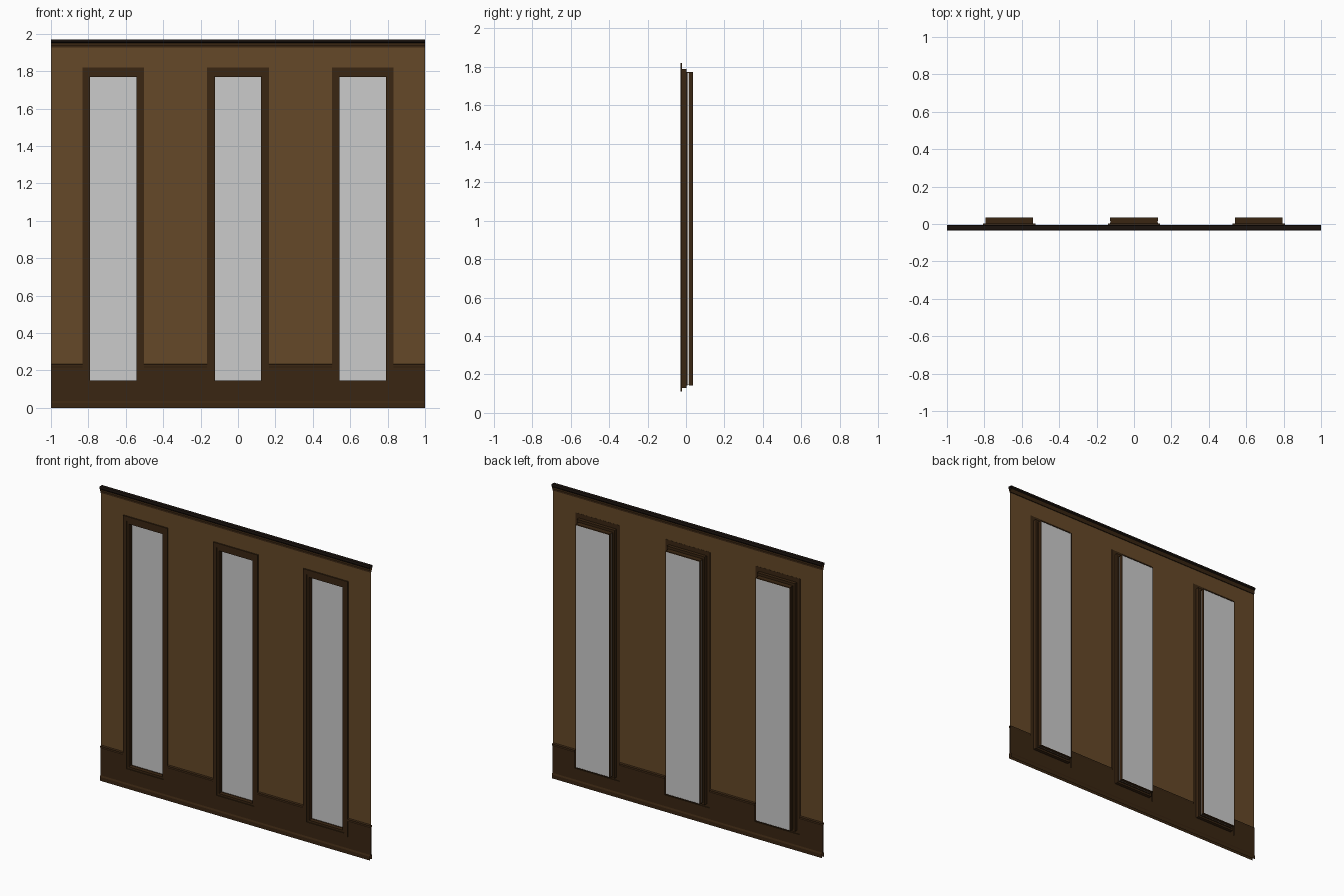
import bpy, bmesh

if "Cube" in bpy.data.objects:
    bpy.data.objects.remove(bpy.data.objects["Cube"])

def material(name, rgb):
    m = bpy.data.materials.new(name)
    m.diffuse_color = (*rgb, 1)
    m.use_nodes = True
    m.node_tree.nodes["Principled BSDF"].inputs["Base Color"].default_value = m.diffuse_color
    return m

WALL = material("wall_brown", (0.13, 0.066, 0.021))
DARK = material("dark_wood", (0.042, 0.019, 0.006))
BLACK = material("near_black_wood", (0.010, 0.006, 0.004))
GLASS = material("pale_grey_glass", (0.60, 0.60, 0.60))

Y0 = -0.021                       # plane of the wall sheet
CENTRES = (-0.667, 0.0, 0.667)    # window centres
HW, ZB, ZT = 0.165, 0.11, 1.82    # casing half width, bottom, top

def finish(bm, name, mats):
    me = bpy.data.meshes.new(name)
    bm.to_mesh(me)
    bm.free()
    for m in mats:
        me.materials.append(m)
    ob = bpy.data.objects.new(name, me)
    bpy.context.collection.objects.link(ob)
    return ob

def sweep(bm, profile, x0, x1, rule=None):
    """Open sheet: (y, z) profile carried from x0 to x1."""
    a = [bm.verts.new((x0, y, z)) for y, z in profile]
    b = [bm.verts.new((x1, y, z)) for y, z in profile]
    for i in range(len(a) - 1):
        f = bm.faces.new((a[i], a[i + 1], b[i + 1], b[i]))
        if rule and rule(f.calc_center_median()):
            f.material_index = 1

def both_sides(bm, profile, x0, x1, rule=None):
    """Sweep a profile of (offset, z) on the front and back of the wall."""
    sweep(bm, [(Y0 - d, z) for d, z in reversed(profile)], x0, x1, rule)
    sweep(bm, [(Y0 + d, z) for d, z in profile], x0, x1, rule)

def ring(name, outer, inner, y0, y1, cx, mat):
    """Rectangular frame; outer and inner are (half width, bottom, top)."""
    bm = bmesh.new()
    loops = []
    for (w, b, t), y in ((outer, y0), (inner, y0), (inner, y1), (outer, y1)):
        loops.append([bm.verts.new((cx + sx * w, y, z))
                      for sx, z in ((-1, b), (1, b), (1, t), (-1, t))])
    for k in range(4):
        p, q = loops[k], loops[(k + 1) % 4]
        for i in range(4):
            j = (i + 1) % 4
            bm.faces.new((p[i], p[j], q[j], q[i]))
    bmesh.ops.recalc_face_normals(bm, faces=bm.faces)
    return finish(bm, name, [mat])

def box(name, x0, x1, y0, y1, z0, z1, mat):
    bm = bmesh.new()
    bmesh.ops.create_cube(bm, size=1)
    for v in bm.verts:
        v.co = ((x0 + x1) / 2 + v.co.x * (x1 - x0),
                (y0 + y1) / 2 + v.co.y * (y1 - y0),
                (z0 + z1) / 2 + v.co.z * (z1 - z0))
    return finish(bm, name, [mat])

# Spans of solid wall between the windows
edges = [-1.0]
for c in CENTRES:
    edges += [c - HW, c + HW]
edges.append(1.0)
piers = list(zip(edges[0::2], edges[1::2]))
bays = list(zip(edges[1:-1:2], edges[2:-1:2]))

# Wall sheet: full-height piers and the strips above the windows
bm = bmesh.new()
for x0, x1 in piers:
    sweep(bm, [(Y0, 0.23), (Y0, 1.93)], x0, x1)
for x0, x1 in bays:
    sweep(bm, [(Y0, ZT), (Y0, 1.93)], x0, x1)
finish(bm, "wall", [WALL])

# Baseboard on both sides, interrupted by the windows
foot = [(0.011, 0.0), (0.011, 0.025), (0.006, 0.035)]
bm = bmesh.new()
for x0, x1 in piers:
    both_sides(bm, foot + [(0.006, 0.215), (0.008, 0.22), (0.008, 0.23), (0, 0.235)], x0, x1)
for x0, x1 in bays:
    both_sides(bm, foot + [(0.006, ZB), (0, ZB)], x0, x1)
finish(bm, "baseboard", [DARK])

# Cornice on both sides, darker towards the top
bm = bmesh.new()
both_sides(bm, [(0, 1.925), (0.006, 1.925), (0.006, 1.935), (0.009, 1.94), (0.009, 1.95),
                (0.015, 1.956), (0.015, 1.965), (0.012, 1.97), (0, 1.97)],
           -1, 1, lambda c: c.z > 1.951)
finish(bm, "cornice", [DARK, BLACK])

# Windows: stepped frame deepening towards the back
for c in CENTRES:
    ring("window_casing", (HW, ZB, ZT), (0.139, 0.131, 1.789), -0.029, -0.020, c, DARK)
    ring("window_jamb", (0.140, 0.130, 1.790), (0.125, 0.145, 1.770), -0.024, 0.002, c, DARK)
    box("glass_pane", c - 0.124, c + 0.124, 0.006, 0.034, 0.146, 1.768, GLASS)
    ring("inner_bead", (0.128, 0.142, 1.773), (0.1235, 0.1465, 1.7675), 0.001, 0.008, c, DARK)
    ring("back_sash", (0.127, 0.143, 1.772), (0.1235, 0.1465, 1.7675), 0.015, 0.036, c, DARK)
    box("head_cap", c - 0.126, c + 0.126, 0.004, 0.035, 1.7685, 1.773, DARK)
